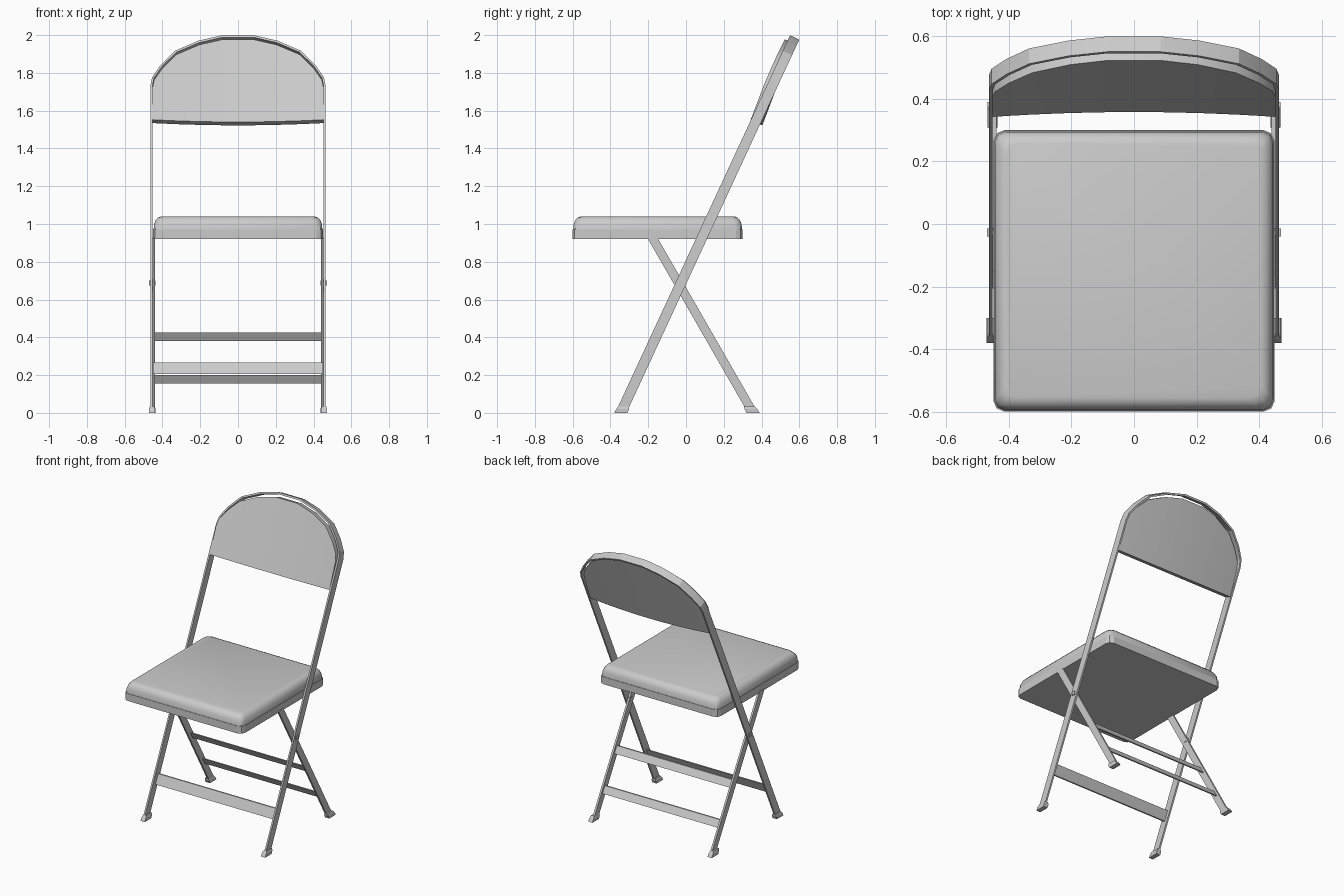
import bpy, bmesh
from mathutils import Vector

if "Cube" in bpy.data.objects:
    bpy.data.objects.remove(bpy.data.objects["Cube"])

grey = bpy.data.materials.new("painted grey")
grey.use_nodes = True
colour = (0.6, 0.6, 0.6, 1)
grey.diffuse_color = colour
grey.node_tree.nodes["Principled BSDF"].inputs["Base Color"].default_value = colour


def finish(bm, name, smooth=None):
    bmesh.ops.recalc_face_normals(bm, faces=bm.faces)
    mesh = bpy.data.meshes.new(name)
    bm.to_mesh(mesh)
    bm.free()
    mesh.materials.append(grey)
    ob = bpy.data.objects.new(name, mesh)
    bpy.context.collection.objects.link(ob)
    if smooth:
        bpy.ops.object.select_all(action='DESELECT')
        ob.select_set(True)
        bpy.context.view_layer.objects.active = ob
        bpy.ops.object.shade_smooth_by_angle(angle=smooth)
    return ob


def loft(name, rings, closed=False, smooth=None):
    """Skin a row of equal rings; cap the ends unless closed."""
    bm = bmesh.new()
    loops = [[bm.verts.new(p) for p in ring] for ring in rings]
    n = len(loops[0])
    pairs = list(zip(loops, loops[1:]))
    for a, b in pairs:
        for i in range(n):
            j = (i + 1) % n
            bm.faces.new((a[i], a[j], b[j], b[i]))
    bm.faces.new(loops[0])
    bm.faces.new(loops[-1])
    return finish(bm, name, smooth)


def extrude_x(name, outline, x0, x1):
    return loft(name, [[(x, y, z) for y, z in outline] for x in (x0, x1)])


def rounded_slab(name, half_x, y0, y1, levels, corner, smooth=None):
    """Stack chamfered rectangles; levels hold (height, inset)."""
    rings = []
    for z, inset in levels:
        hx, a, b, c = half_x - inset, y0 + inset, y1 - inset, corner
        k = c * 0.3
        ring = []
        quarter = [(hx, b - c), (hx - k, b - k), (hx - c, b)]
        ring += quarter + [(-x, y) for x, y in reversed(quarter)]
        lower = [(x, a + b - y) for x, y in quarter]
        ring += [(-x, y) for x, y in lower] + lower[::-1]
        rings.append([(x, y, z) for x, y in ring])
    return loft(name, rings, smooth=smooth)


# Seat pan and padded cushion
rounded_slab("seat_pan", 0.45, -0.6, 0.3, [(0.92, 0), (0.97, 0)], 0.035)
rounded_slab("seat_cushion", 0.447, -0.597, 0.297,
             [(0.97, 0), (1.0, 0.003), (1.02, 0.011), (1.034, 0.024), (1.04, 0.04)],
             0.035, smooth=0.7)

# Front frame: one flat strap bent over the top of the back
SLOPE = 0.463
normal = Vector((0, 1, -SLOPE)).normalized()
arch = [(0.464, 1.72), (0.455, 1.765), (0.41, 1.83), (0.335, 1.905),
        (0.21, 1.959), (0.085, 1.988)]


def on_frame(x, z, depth):
    return Vector((x, -0.345 + SLOPE * z, z)) + normal * depth


def inner(p):
    return (p[0] * 0.976, 1.72 + (p[1] - 1.72) * 0.958)


half = [(0.464, 0.012)] + arch
outer_path = half + [(-x, z) for x, z in reversed(half)]
rings = []
for p in outer_path:
    q = inner(p) if p[1] > 1 else (p[0] * 0.976, p[1])
    rings.append([on_frame(*p, -0.027), on_frame(*p, 0.027),
                  on_frame(*q, 0.027), on_frame(*q, -0.027)])
loft("front_frame", rings, smooth=0.2)

# Bowed back panel filling the arch
thick = Vector((0, 1, -0.38)).normalized() * 0.05
tops = [inner(p) for p in arch]
tops = tops + [(-x, z) for x, z in reversed(tops)]


def on_panel(x, z):
    return Vector((x, 0.36 - 0.02 * (x / 0.45) ** 2 + 0.38 * (z - 1.545), z))


rings = []
for x, top in tops:
    low = on_panel(x, 1.54 + 0.012 * (x / 0.45) ** 2)
    high = on_panel(x, top)
    rings.append([low, high, high + thick, low + thick])
loft("back_panel", rings, smooth=0.4)


# Cross bars: flat plates lying in the plane of the legs
def cross_bar(name, y_of, z0, z1, depth):
    extrude_x(name, [(y_of(z0), z0), (y_of(z1), z1),
                     (y_of(z1) + depth, z1), (y_of(z0) + depth, z0)], -0.45, 0.45)


def front_y(z):
    return -0.345 + SLOPE * z


def rear_y(z):
    return 0.355 - 0.575 * z


cross_bar("front_cross_bar", front_y, 0.205, 0.268, 0.01)
cross_bar("lower_rear_cross_bar", rear_y, 0.155, 0.2, 0.01)
cross_bar("upper_rear_cross_bar", rear_y, 0.38, 0.425, 0.01)

# Rear legs, pivots and feet on both sides
for side, s in (("left", 1), ("right", -1)):
    extrude_x(side + "_rear_leg",
              [(rear_y(0.01) - 0.027, 0.01), (rear_y(0.01) + 0.027, 0.01),
               (rear_y(0.93) + 0.027, 0.93), (rear_y(0.93) - 0.027, 0.93)],
              s * 0.439, s * 0.452)
    extrude_x(side + "_pivot",
              [(-0.04, 0.675), (-0.015, 0.675), (-0.015, 0.7), (-0.04, 0.7)],
              s * 0.436, s * 0.47)
    for end, y_of, x in (("front", front_y, 0.456), ("rear", rear_y, 0.452)):
        foot = []
        for z, w, d in ((0, 0.016, 0.035), (0.02, 0.016, 0.034), (0.035, 0.011, 0.029)):
            y = y_of(z)
            foot.append([(s * x - w, y - d, z), (s * x + w, y - d, z),
                         (s * x + w, y + d, z), (s * x - w, y + d, z)])
        loft(side + "_" + end + "_foot", foot)
